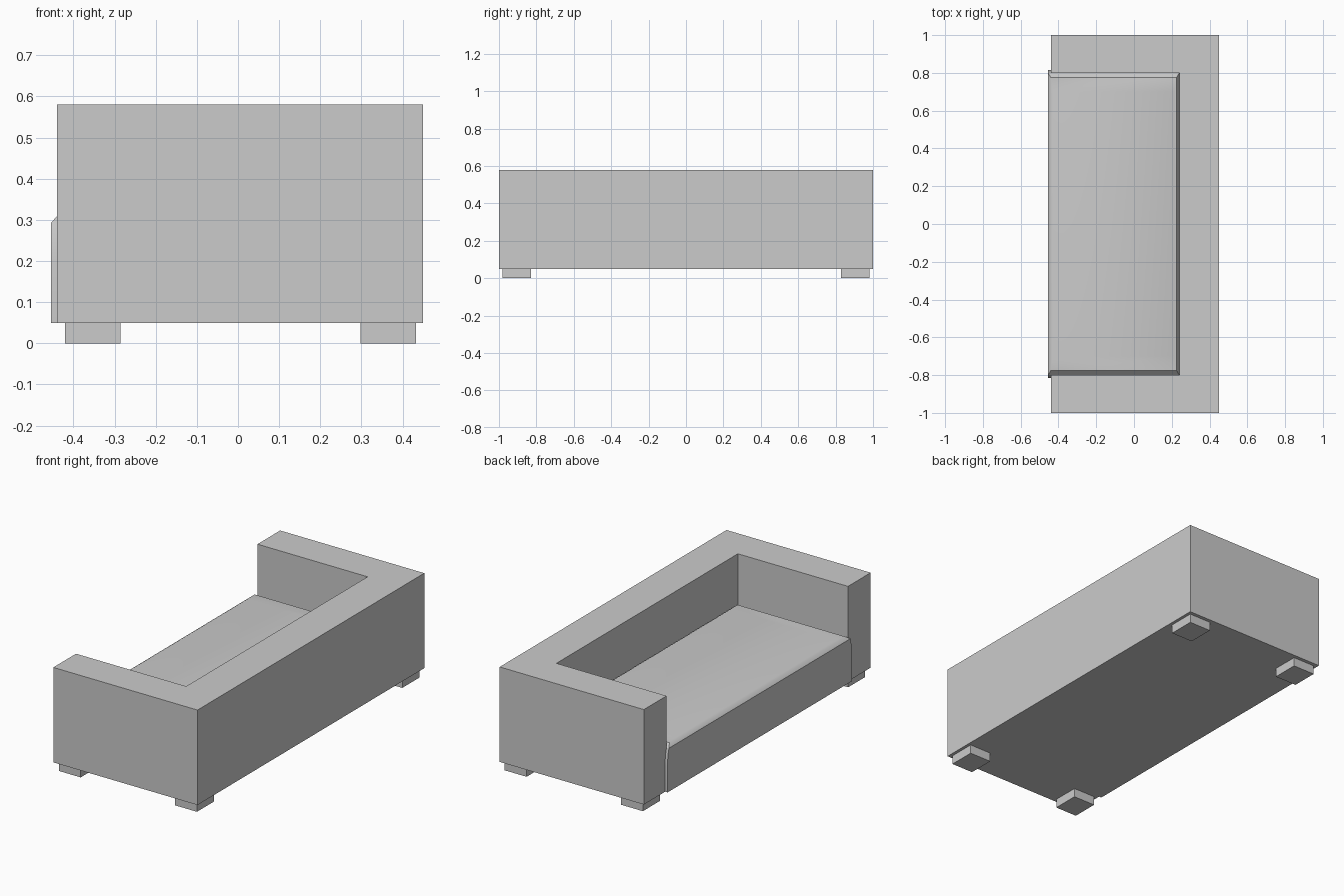
import bpy, bmesh

if "Cube" in bpy.data.objects:
    bpy.data.objects.remove(bpy.data.objects["Cube"])

grey = bpy.data.materials.new("plain grey")
grey.diffuse_color = (0.6, 0.6, 0.6, 1)
grey.use_nodes = True
grey.node_tree.nodes["Principled BSDF"].inputs["Base Color"].default_value = grey.diffuse_color


def make(name, bm):
    bmesh.ops.recalc_face_normals(bm, faces=bm.faces)
    mesh = bpy.data.meshes.new(name)
    bm.to_mesh(mesh)
    bm.free()
    mesh.materials.append(grey)
    obj = bpy.data.objects.new(name, mesh)
    bpy.context.collection.objects.link(obj)
    return obj


def box(name, x0, x1, y0, y1, z0, z1):
    bm = bmesh.new()
    bmesh.ops.create_cube(bm, size=1)
    for v in bm.verts:
        v.co = ((x0 + x1) / 2 + v.co.x * (x1 - x0),
                (y0 + y1) / 2 + v.co.y * (y1 - y0),
                (z0 + z1) / 2 + v.co.z * (z1 - z0))
    return make(name, bm)


# Arms and backrest: one U-shaped outline raised to full height
outline = [(-0.44, -1), (0.45, -1), (0.45, 1), (-0.44, 1),
           (-0.44, 0.8), (0.24, 0.8), (0.24, -0.8), (-0.44, -0.8)]
bm = bmesh.new()
base = bm.faces.new([bm.verts.new((x, y, 0.05)) for x, y in outline])
raised = bmesh.ops.extrude_face_region(bm, geom=[base], use_keep_orig=True)
for v in raised["geom"]:
    if isinstance(v, bmesh.types.BMVert):
        v.co.z = 0.58
make("arms_and_backrest", bm)

# Seat cushion: stacked rings (front x, back x, half width, front z, back z)
rings = [(-0.455, 0.24, 0.812, 0.05, 0.05),
         (-0.455, 0.24, 0.815, 0.20, 0.20),
         (-0.455, 0.24, 0.808, 0.26, 0.25),
         (-0.455, 0.24, 0.800, 0.292, 0.275),
         (-0.44, 0.225, 0.775, 0.309, 0.309),
         (-0.43, 0.215, 0.70, 0.314, 0.314)]
bm = bmesh.new()
loops = [[bm.verts.new(p) for p in ((a, -w, zf), (b, -w, zb), (b, w, zb), (a, w, zf))]
         for a, b, w, zf, zb in rings]
for low, high in zip(loops, loops[1:]):
    for i in range(4):
        j = (i + 1) % 4
        bm.faces.new((low[i], low[j], high[j], high[i]))
bm.faces.new(loops[0][::-1])
bm.faces.new(loops[-1])
cushion = make("seat_cushion", bm)
bpy.context.view_layer.objects.active = cushion
cushion.select_set(True)
bpy.ops.object.shade_smooth_by_angle(angle=0.5)

# Four block feet
for label, x0, x1 in (("front", -0.42, -0.285), ("back", 0.298, 0.433)):
    for side, y0 in (("right", -0.98), ("left", 0.83)):
        box(f"{label}_{side}_foot", x0, x1, y0, y0 + 0.15, 0, 0.05)
